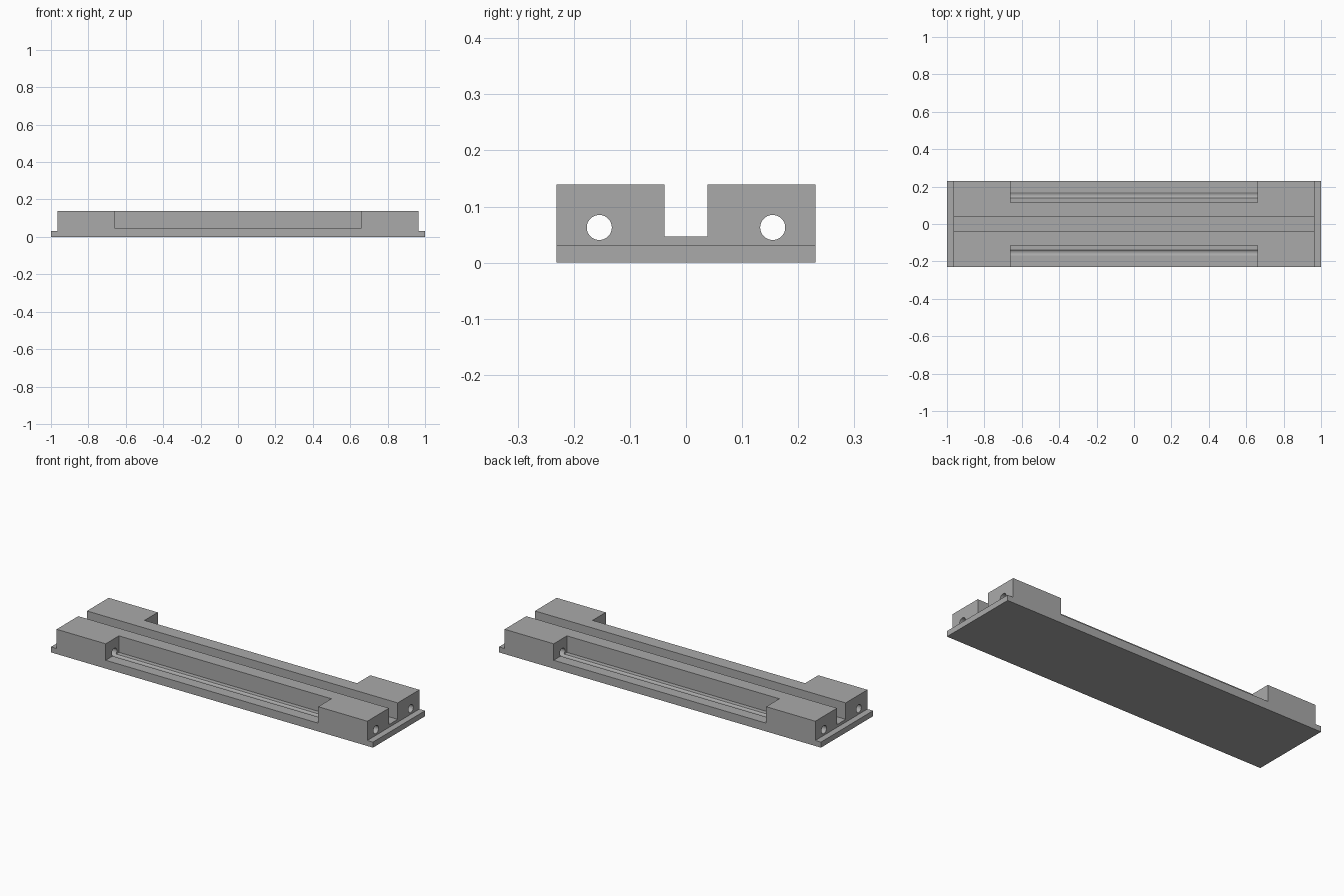
import bpy
import math

cube = bpy.data.objects.get("Cube")
if cube:
    bpy.data.objects.remove(cube, do_unlink=True)

HALF_LEN, HALF_WID, TOP = 1.0, 0.231, 0.139
BLOCK_X, LEDGE_Z = 0.965, 0.031      # raised block above the end ledges
FLOOR_Z, SLOT_Y = 0.0465, 0.0385     # centre slot
POCKET_X, POCKET_Y = 0.66, 0.114     # side pockets
ROD_Y, ROD_Z, ROD_R = 0.1545, 0.0628, 0.0223

grey = bpy.data.materials.new("plain grey")
grey.use_nodes = True
colour = (0.4, 0.4, 0.4, 1)
grey.diffuse_color = colour
grey.node_tree.nodes["Principled BSDF"].inputs["Base Color"].default_value = colour


def box(name, lo, hi):
    """Box between two opposite corners."""
    bpy.ops.mesh.primitive_cube_add(size=1, location=[(a + b) / 2 for a, b in zip(lo, hi)])
    ob = bpy.context.object
    ob.name = name
    ob.scale = [b - a for a, b in zip(lo, hi)]
    bpy.ops.object.transform_apply(location=True, rotation=True, scale=True)
    return ob


def rod(name, y):
    """Long cylinder along x for a rod hole."""
    bpy.ops.mesh.primitive_cylinder_add(vertices=48, radius=ROD_R, depth=2.4,
                                        location=(0, y, ROD_Z),
                                        rotation=(0, math.pi / 2, 0))
    ob = bpy.context.object
    ob.name = name
    bpy.ops.object.transform_apply(location=True, rotation=True, scale=True)
    return ob


# Solid rail body
body = box("rail_body", (-HALF_LEN, -HALF_WID, 0), (HALF_LEN, HALF_WID, TOP))
body.data.materials.append(grey)

# Centre slot, then end ledges, side pockets and rod holes on both sides
cutters = [box("slot_cutter", (-1.2, -SLOT_Y, FLOOR_Z), (1.2, SLOT_Y, 0.3))]
for s, side in ((1, "left"), (-1, "right")):
    xs = sorted((s * BLOCK_X, s * 1.3))
    cutters.append(box(side + "_ledge_cutter", (xs[0], -0.4, LEDGE_Z), (xs[1], 0.4, 0.4)))
for s, side in ((1, "back"), (-1, "front")):
    ys = sorted((s * POCKET_Y, s * 0.5))
    cutters.append(box(side + "_pocket_cutter", (-POCKET_X, ys[0], FLOOR_Z), (POCKET_X, ys[1], 0.5)))
    cutters.append(rod(side + "_rod_cutter", s * ROD_Y))

# Apply the cuts and remove the cutters
bpy.ops.object.select_all(action="DESELECT")
body.select_set(True)
bpy.context.view_layer.objects.active = body
for cutter in cutters:
    cutter.hide_render = True
    mod = body.modifiers.new(cutter.name, "BOOLEAN")
    mod.operation = "DIFFERENCE"
    mod.solver = "EXACT"
    mod.object = cutter
    bpy.ops.object.modifier_apply(modifier=mod.name)
    bpy.data.objects.remove(cutter, do_unlink=True)

bpy.ops.object.shade_smooth_by_angle(angle=math.radians(30))
